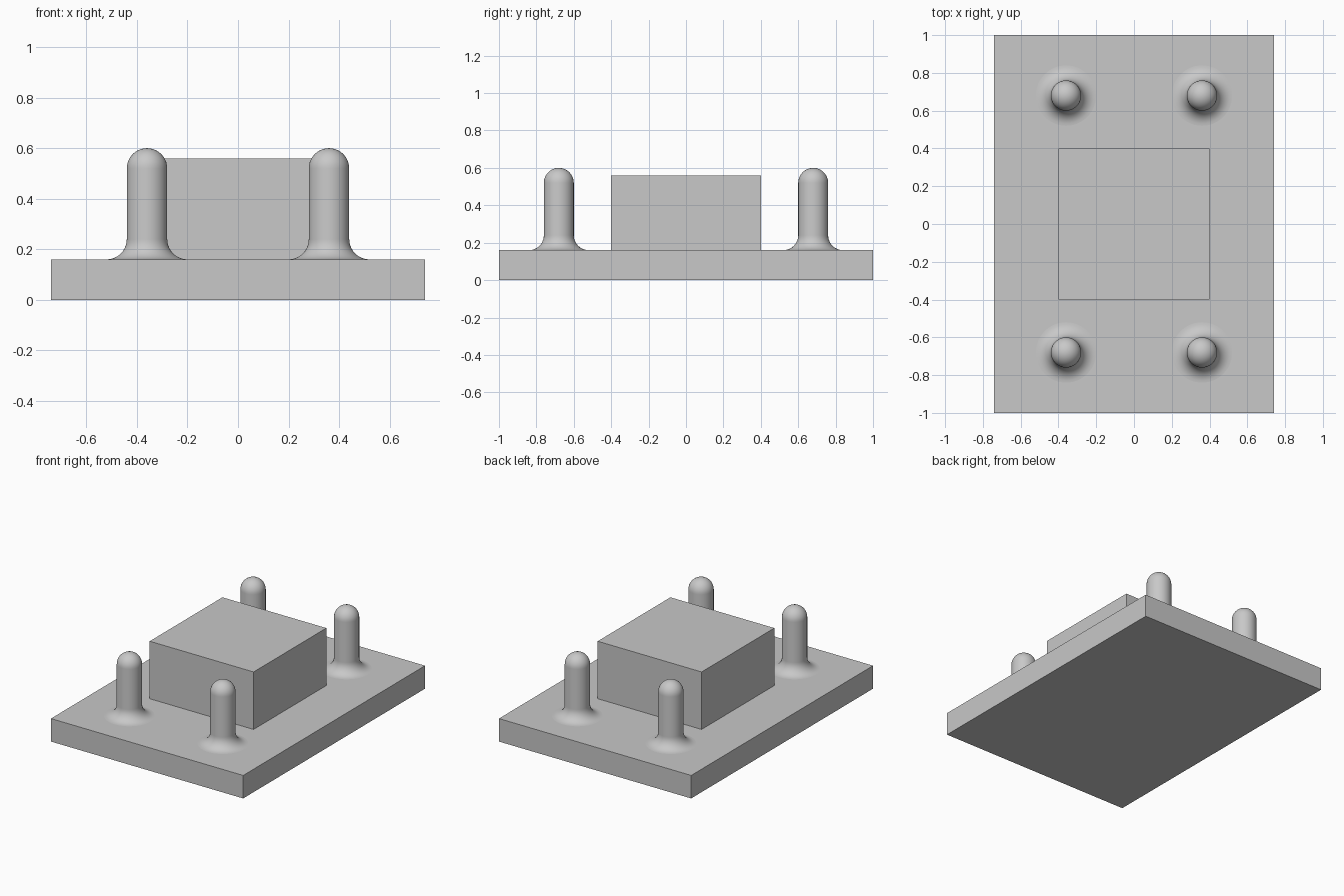
import bpy, bmesh
from math import sin, cos, pi
from mathutils import Vector

cube = bpy.data.objects.get("Cube")
if cube:
    bpy.data.objects.remove(cube, do_unlink=True)

PLATE_TOP = 0.16
PIN_RADIUS = 0.08
PIN_TOP = 0.6

# Single grey finish
grey = bpy.data.materials.new("light_grey")
grey.use_nodes = True
colour = (0.58, 0.58, 0.58, 1)
grey.diffuse_color = colour
grey.node_tree.nodes["Principled BSDF"].inputs["Base Color"].default_value = colour


def add_box(name, size, bottom):
    bpy.ops.mesh.primitive_cube_add(size=1, location=(0, 0, bottom + size[2] / 2))
    box = bpy.context.object
    box.name = name
    box.scale = size
    bpy.ops.object.transform_apply(location=False, rotation=False, scale=True)
    box.data.materials.append(grey)


def pin_mesh():
    # Flared foot, straight shaft and domed tip, revolved about z
    r, steps = PIN_RADIUS, 10
    arc = [i / steps * pi / 2 for i in range(steps + 1)]
    profile = [(2 * r - r * sin(a), PLATE_TOP + r - r * cos(a)) for a in arc]
    profile += [(r * cos(a), PIN_TOP - r + r * sin(a)) for a in arc]
    bm = bmesh.new()
    verts = [bm.verts.new((x, 0, z)) for x, z in profile]
    edges = [bm.edges.new(pair) for pair in zip(verts, verts[1:])]
    bmesh.ops.spin(bm, geom=verts + edges, cent=Vector(), axis=(0, 0, 1),
                   angle=2 * pi, steps=48)
    bmesh.ops.remove_doubles(bm, verts=bm.verts, dist=0.0001)
    bmesh.ops.recalc_face_normals(bm, faces=bm.faces)
    for face in bm.faces:
        face.smooth = True
    mesh = bpy.data.meshes.new("pin")
    bm.to_mesh(mesh)
    bm.free()
    mesh.materials.append(grey)
    # Make sure the surface faces outward
    if sum(p.normal.dot((p.center.x, p.center.y, 0)) for p in mesh.polygons) < 0:
        mesh.flip_normals()
    return mesh


# Base and raised block
add_box("base_plate", (1.48, 2, PLATE_TOP), 0)
add_box("centre_block", (0.8, 0.8, 0.4), PLATE_TOP)

# Four matching pins
pin = pin_mesh()
for side, sx in (("left", 1), ("right", -1)):
    for end, sy in (("front", -1), ("back", 1)):
        obj = bpy.data.objects.new(f"{end}_{side}_pin", pin)
        obj.location = (sx * 0.36, sy * 0.68, 0)
        bpy.context.collection.objects.link(obj)
